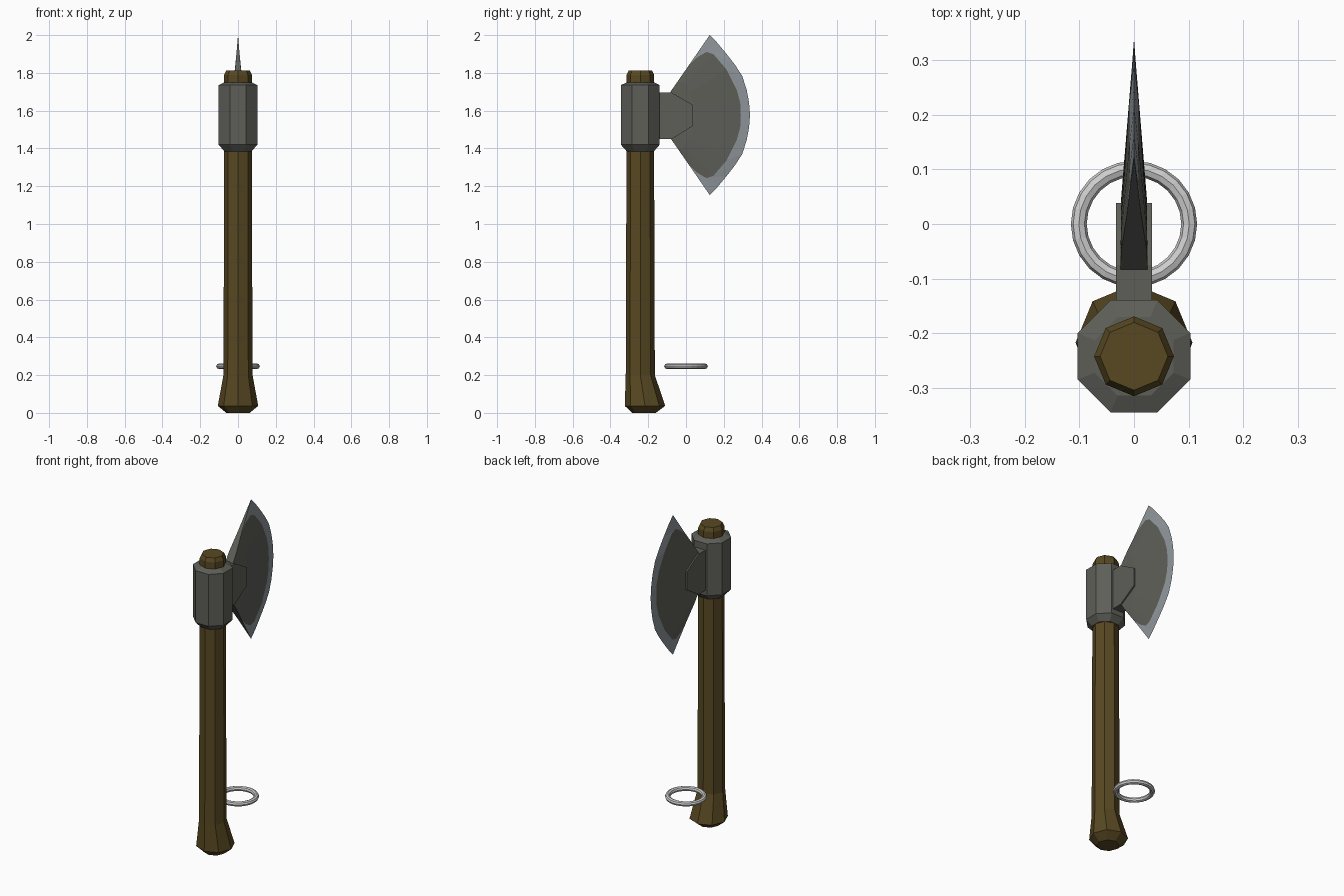
import bpy, bmesh, math

if "Cube" in bpy.data.objects:
    bpy.data.objects.remove(bpy.data.objects["Cube"])


def material(name, rgb):
    m = bpy.data.materials.new(name)
    m.diffuse_color = (*rgb, 1)
    m.use_nodes = True
    m.node_tree.nodes["Principled BSDF"].inputs["Base Color"].default_value = m.diffuse_color
    return m


WOOD = material("brown wood", (0.098, 0.066, 0.016))
STEEL = material("dark steel", (0.112, 0.112, 0.098))
EDGE = material("sharpened edge", (0.27, 0.30, 0.32))
SILVER = material("pale metal", (0.62, 0.62, 0.62))


def finish(bm, name, *mats):
    bmesh.ops.recalc_face_normals(bm, faces=bm.faces)
    mesh = bpy.data.meshes.new(name)
    bm.to_mesh(mesh)
    bm.free()
    for m in mats:
        mesh.materials.append(m)
    obj = bpy.data.objects.new(name, mesh)
    bpy.context.collection.objects.link(obj)
    return obj


def octagon_stack(name, rings, turn, mat):
    """Loft eight-sided rings given as (z, radius, centre y)."""
    bm = bmesh.new()
    loops = []
    for z, r, cy in rings:
        angles = [turn + i * math.pi / 4 for i in range(8)]
        loops.append([bm.verts.new((r * math.cos(a), cy + r * math.sin(a), z)) for a in angles])
    for a, b in zip(loops, loops[1:]):
        for i in range(8):
            j = (i + 1) % 8
            bm.faces.new((a[i], a[j], b[j], b[i]))
    bm.faces.new(loops[0])
    bm.faces.new(loops[-1])
    return finish(bm, name, mat)


AXIS = -0.242

# Handle with flared foot and chamfered top
octagon_stack("handle", [(0, 0.062, -0.222), (0.037, 0.107, -0.217), (0.2, 0.077, AXIS),
                         (1.4, 0.073, AXIS), (1.79, 0.073, AXIS), (1.812, 0.062, AXIS)], 0, WOOD)

# Metal socket around the handle
octagon_stack("socket", [(1.385, 0.078, AXIS), (1.42, 0.1115, AXIS),
                         (1.735, 0.1115, AXIS), (1.75, 0.078, AXIS)], math.pi / 8, STEEL)

# Thick plate joining socket and blade
bm = bmesh.new()
profile = [(-0.16, 1.45), (-0.075, 1.45), (0.038, 1.52), (0.038, 1.63), (-0.075, 1.695), (-0.16, 1.695)]
face = bm.faces.new([bm.verts.new((-0.033, y, z)) for y, z in profile])
side = bmesh.ops.extrude_face_region(bm, geom=[face])["geom"]
bmesh.ops.translate(bm, vec=(0.066, 0, 0), verts=[v for v in side if isinstance(v, bmesh.types.BMVert)])
finish(bm, "blade_neck", STEEL)

# Blade: outer rim and bevel line, both from the top tip down to the bottom tip
MID = 1.577
rim_half = [(0.125, 0.423), (0.165, 0.383), (0.215, 0.323), (0.26, 0.265), (0.297, 0.208), (0.321, 0.135), (0.334, 0.065)]
bevel_half = [(0.015, 0.263), (0.06, 0.306), (0.108, 0.334), (0.145, 0.322), (0.215, 0.24), (0.268, 0.135), (0.287, 0.065)]


def mirrored(half, tip):
    return [(y, MID + d) for y, d in half] + [(tip, MID)] + [(y, MID - d) for y, d in reversed(half)]


rim, bevel = mirrored(rim_half, 0.339), mirrored(bevel_half, 0.29)
n = len(rim)


def bevel_x(y, z):
    return max(0.003, min(0.025 * (0.34 - y) / 0.34, 0.025 * (0.423 - abs(z - MID)) / 0.3))


bm = bmesh.new()
rim_verts = [bm.verts.new((0, y, z)) for y, z in rim]
sides = []
for s in (-1, 1):
    root, belly = [], []
    for i in range(n):
        t = 1 - 2 * i / (n - 1)
        root.append(bm.verts.new((s * 0.025, -0.083, MID + 0.122 * t)))
        y, z = bevel[i]
        my, mz = -0.083 + (y + 0.083) * 0.35, MID + 0.122 * t + (z - MID - 0.122 * t) * 0.35
        belly.append(bm.verts.new((s * 0.0235, my, mz)))
    inner = [bm.verts.new((s * bevel_x(y, z), y, z)) for y, z in bevel]
    rows = [root, belly, inner, rim_verts]
    sides.append(rows)
    for k in range(3):
        for i in range(n - 1):
            f = bm.faces.new((rows[k][i], rows[k][i + 1], rows[k + 1][i + 1], rows[k + 1][i]))
            f.material_index = 1 if k == 2 else 0
# Close the straight upper and lower edges and the back of the blade
left, right = sides
for i in (0, n - 1):
    for k in range(2):
        bm.faces.new((left[k][i], left[k + 1][i], right[k + 1][i], right[k][i]))
    bm.faces.new((left[2][i], rim_verts[i], right[2][i]))
for i in range(n - 1):
    bm.faces.new((left[0][i], left[0][i + 1], right[0][i + 1], right[0][i]))
finish(bm, "blade", STEEL, EDGE)

# Loose ring near the foot
bpy.ops.mesh.primitive_torus_add(major_segments=24, minor_segments=8, major_radius=0.101,
                                 minor_radius=0.0145, location=(0, 0, 0.247))
ring = bpy.context.object
ring.name = "hanging_ring"
ring.data.materials.append(SILVER)
for p in ring.data.polygons:
    p.use_smooth = False
